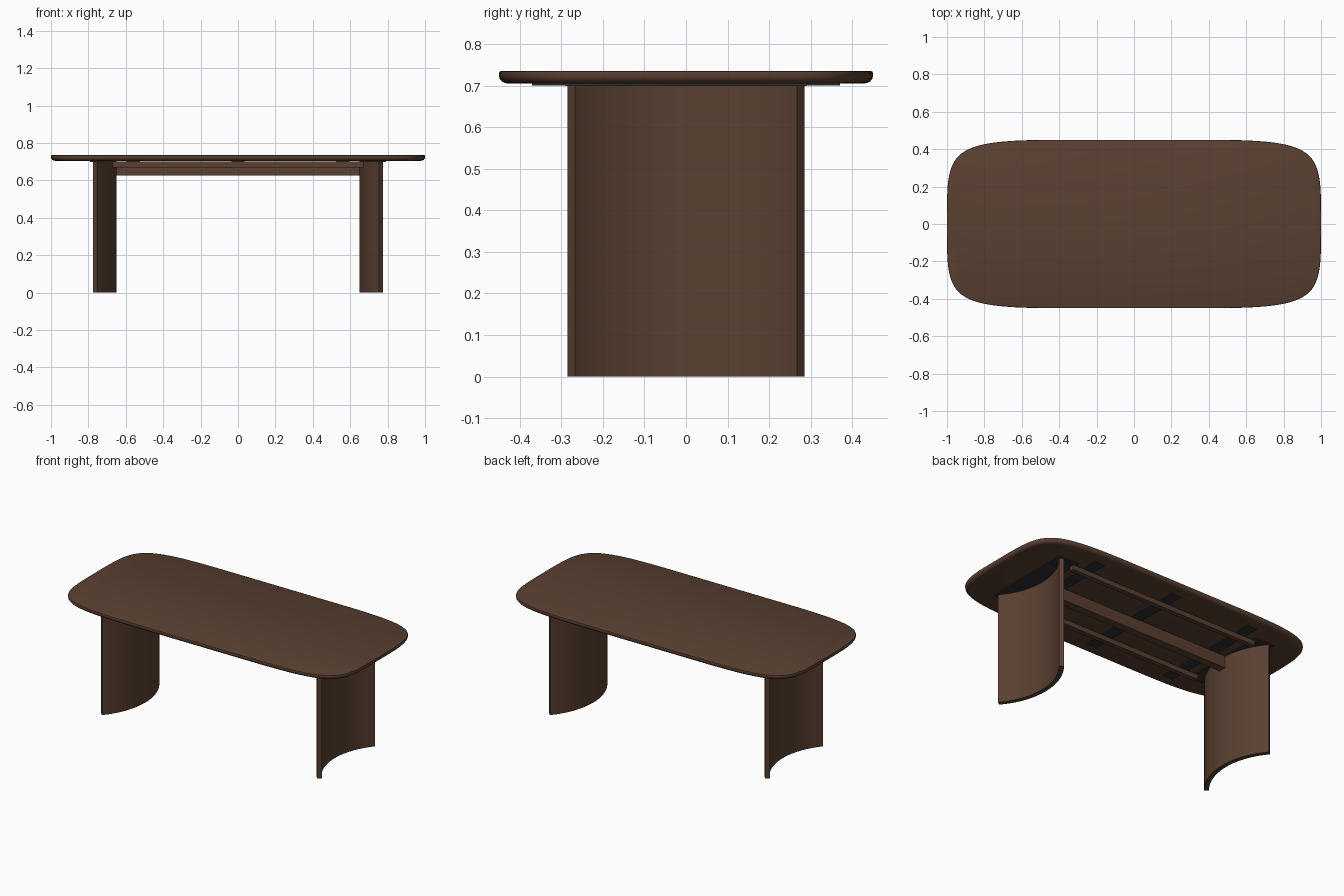
import bpy, bmesh, math
from mathutils import Vector

if "Cube" in bpy.data.objects:
    bpy.data.objects.remove(bpy.data.objects["Cube"])


def material(name, rgb):
    m = bpy.data.materials.new(name)
    m.diffuse_color = (*rgb, 1)
    m.use_nodes = True
    m.node_tree.nodes["Principled BSDF"].inputs["Base Color"].default_value = m.diffuse_color
    return m


WOOD = material("dark_walnut", (0.102, 0.051, 0.031))
BLACK = material("black_metal", (0.028, 0.028, 0.028))


def finish(name, bm, mat, smooth=False):
    bmesh.ops.recalc_face_normals(bm, faces=bm.faces)
    me = bpy.data.meshes.new(name)
    bm.to_mesh(me)
    bm.free()
    me.materials.append(mat)
    ob = bpy.data.objects.new(name, me)
    bpy.context.collection.objects.link(ob)
    if smooth:
        bpy.ops.object.select_all(action='DESELECT')
        ob.select_set(True)
        bpy.context.view_layer.objects.active = ob
        bpy.ops.object.shade_smooth_by_angle(angle=math.radians(35))
    return ob


def loft(name, rings, mat):
    """Skin closed rings of points and cap both ends."""
    bm = bmesh.new()
    vs = [[bm.verts.new(p) for p in r] for r in rings]
    n = len(vs[0])
    for a, b in zip(vs, vs[1:]):
        for i in range(n):
            j = (i + 1) % n
            bm.faces.new((a[i], a[j], b[j], b[i]))
    bm.faces.new(vs[0])
    bm.faces.new(vs[-1])
    return finish(name, bm, mat, True)


def box(name, x0, x1, y0, y1, z0, z1, mat):
    bm = bmesh.new()
    bmesh.ops.create_cube(bm, size=1)
    for v in bm.verts:
        v.co = ((x0 + x1) / 2 + v.co.x * (x1 - x0),
                (y0 + y1) / 2 + v.co.y * (y1 - y0),
                (z0 + z1) / 2 + v.co.z * (z1 - z0))
    return finish(name, bm, mat)


# Tabletop: soft rectangular outline, one corner curve mirrored four ways
P = [Vector(p) for p in ((0.42, 0.45), (0.98, 0.45), (1.0, 0.39), (1.0, 0.06))]
corner = []
for i in range(25):
    t = i / 24
    corner.append(P[0] * (1 - t) ** 3 + P[1] * 3 * t * (1 - t) ** 2
                  + P[2] * 3 * t * t * (1 - t) + P[3] * t ** 3)
right = corner + [Vector((p.x, -p.y)) for p in reversed(corner)]
outline = right + [Vector((-p.x, -p.y)) for p in right]


def inset(points, d):
    out = []
    for i, p in enumerate(points):
        tangent = (points[(i + 1) % len(points)] - points[i - 1]).normalized()
        out.append(p + Vector((tangent.y, -tangent.x)) * d)
    return out


# Edge profile: wide rounding below, small rounding above
edge = [(0.026, 0.7045), (0.015, 0.706), (0.007, 0.710), (0.002, 0.716),
        (0, 0.723), (0, 0.730), (0.0015, 0.7335), (0.005, 0.735)]
loft("tabletop", [[(p.x, p.y, z) for p in inset(outline, d)] for d, z in edge], WOOD)

# Curved panel legs, bowed toward the middle of the table
CX, R_OUT, R_IN, HALF = 1.089, 0.439, 0.411, math.radians(40.5)
angles = [HALF * (i / 16 - 1) for i in range(33)]
section = [(CX - R_OUT * math.cos(a), R_OUT * math.sin(a)) for a in angles]
section += [(CX - R_IN * math.cos(a), R_IN * math.sin(a)) for a in reversed(angles)]
for side, s in (("right", 1), ("left", -1)):
    loft(side + "_leg", [[(s * x, y, z) for x, y in section] for z in (0, 0.70)], WOOD)
    # Mounting plate above each leg
    xs = sorted((s * 0.65, s * 0.79))
    box(side + "_leg_plate", *xs, -0.29, 0.29, 0.6995, 0.7055, BLACK)

# Flat cross battens under the top
for i, x in enumerate((-0.56, 0, 0.56)):
    box(f"cross_batten_{i + 1}", x - 0.035, x + 0.035, -0.37, 0.37, 0.70, 0.7055, BLACK)

# Deep centre beam and two slim side rails
box("centre_beam", -0.655, 0.655, -0.025, 0.025, 0.625, 0.70, WOOD)
for side, y in (("front", -0.25), ("back", 0.25)):
    box(side + "_rail", -0.67, 0.67, y - 0.015, y + 0.015, 0.67, 0.70, WOOD)
